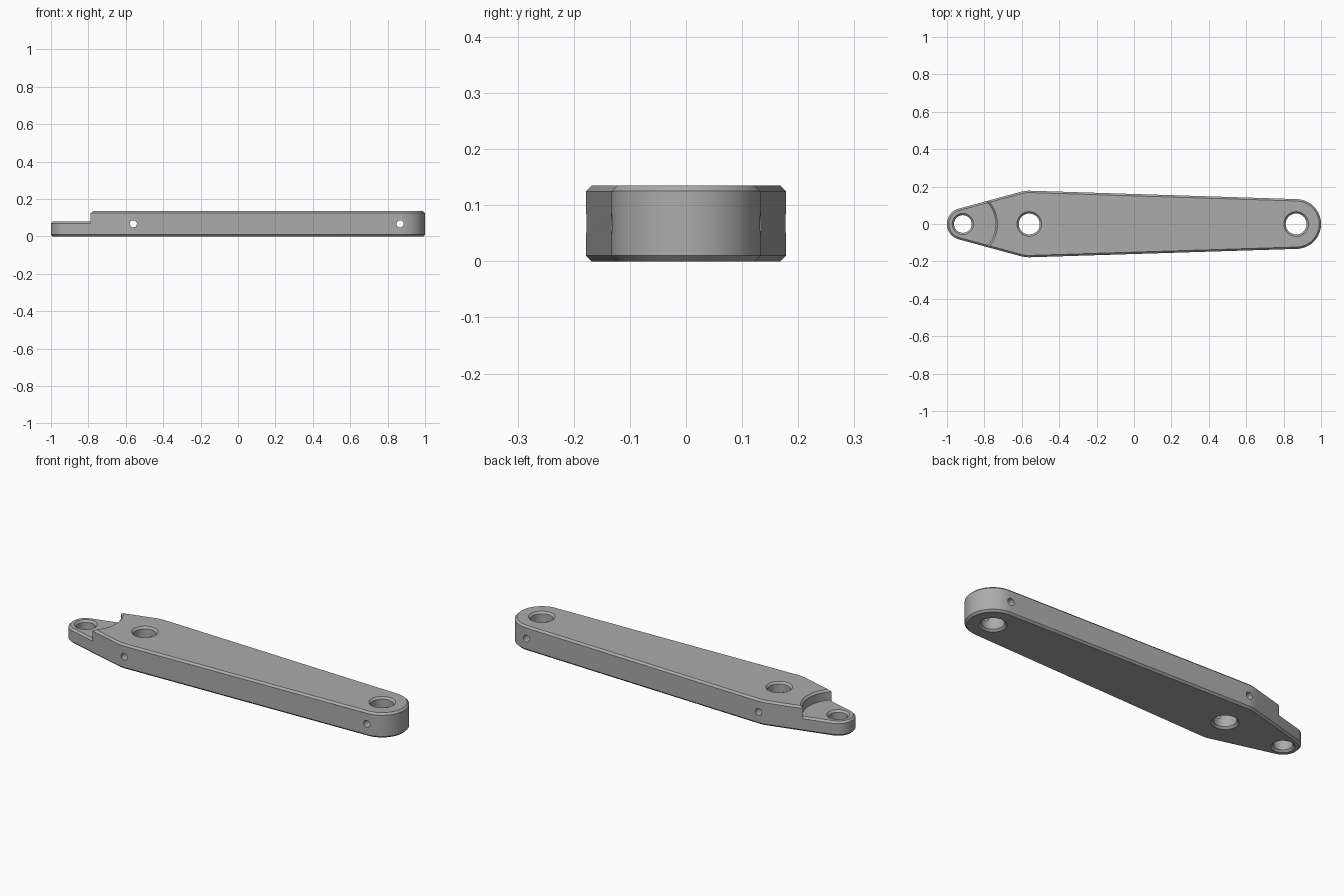
import bpy
import bmesh
from math import asin, cos, sin, pi, tau

cube = bpy.data.objects.get("Cube")
if cube:
    bpy.data.objects.remove(cube, do_unlink=True)

HEIGHT, TAB_HEIGHT, BEVEL = 0.135, 0.08, 0.01
# Bosses along the arm: x, outer radius, bore radius, top height
TIP, KNEE, END = bosses = [
    (-0.915, 0.085, 0.047, TAB_HEIGHT),
    (-0.56, 0.178, 0.056, HEIGHT),
    (0.867, 0.133, 0.056, HEIGHT),
]

steel = bpy.data.materials.new("grey metal")
steel.use_nodes = True
GREY = (0.41, 0.41, 0.41, 1)
steel.diffuse_color = GREY
steel.node_tree.nodes["Principled BSDF"].inputs["Base Color"].default_value = GREY


def arc(x, r, start, end, steps):
    angles = [start + (end - start) * i / steps for i in range(steps + 1)]
    return [(x + r * cos(a), r * sin(a)) for a in angles]


def circle(x, r):
    return arc(x, r, 0, tau, 64)[:-1]


def outline(offset):
    """Tangent hull around the three bosses, grown by offset."""
    right = pi / 2 - asin((KNEE[1] - END[1]) / (END[0] - KNEE[0]))
    left = pi / 2 + asin((KNEE[1] - TIP[1]) / (KNEE[0] - TIP[0]))
    return (arc(END[0], END[1] + offset, -right, right, 40)
            + arc(KNEE[0], KNEE[1] + offset, right, left, 6)
            + arc(TIP[0], TIP[1] + offset, left, tau - left, 36)
            + arc(KNEE[0], KNEE[1] + offset, tau - left, tau - right, 6))


def loft(name, levels):
    """Closed solid through a stack of (loop, z) levels."""
    bm = bmesh.new()
    rings = [[bm.verts.new((x, y, z)) for x, y in loop] for loop, z in levels]
    for low, high in zip(rings, rings[1:]):
        for i in range(len(low)):
            bm.faces.new((low[i - 1], low[i], high[i], high[i - 1]))
    bm.faces.new(rings[0][::-1])
    bm.faces.new(rings[-1])
    bmesh.ops.recalc_face_normals(bm, faces=bm.faces)
    mesh = bpy.data.meshes.new(name)
    bm.to_mesh(mesh)
    bm.free()
    mesh.materials.append(steel)
    ob = bpy.data.objects.new(name, mesh)
    bpy.context.collection.objects.link(ob)
    return ob


def cut(target, cutter):
    mod = target.modifiers.new("cut", 'BOOLEAN')
    mod.operation, mod.solver, mod.object = 'DIFFERENCE', 'EXACT', cutter
    bpy.context.view_layer.objects.active = target
    bpy.ops.object.modifier_apply(modifier=mod.name)
    bpy.data.objects.remove(cutter, do_unlink=True)


# Chamfered arm
arm = loft("link_arm", [(outline(-BEVEL), 0), (outline(0), BEVEL),
                        (outline(0), HEIGHT - BEVEL), (outline(-BEVEL), HEIGHT)])

# Lowered tip: round step with a chamfered lip, leaving a chamfered tab
step = loft("step_cutter", [
    (circle(TIP[0], 0.175), -0.05),
    (circle(TIP[0], 0.175), HEIGHT - BEVEL),
    (circle(TIP[0], 0.175 + 2 * BEVEL), HEIGHT + BEVEL)])
tab = loft("tab_shape", [
    (outline(2 * BEVEL), -0.1),
    (outline(2 * BEVEL), TAB_HEIGHT - 3 * BEVEL),
    (outline(-BEVEL), TAB_HEIGHT)])
cut(step, tab)
cut(arm, step)

# Countersunk vertical bores
for x, _, r, top in bosses:
    wide, narrow = circle(x, r + 2 * BEVEL), circle(x, r)
    cut(arm, loft("bore_cutter", [(wide, -BEVEL), (narrow, BEVEL),
                                  (narrow, top - BEVEL), (wide, top + BEVEL)]))

# Small cross holes through both sides
for x in (KNEE[0], END[0]):
    bpy.ops.mesh.primitive_cylinder_add(vertices=32, radius=0.019, depth=0.6,
                                        location=(x, 0, HEIGHT / 2),
                                        rotation=(pi / 2, 0, 0))
    cut(arm, bpy.context.object)

# Smooth curved walls, crisp chamfers
bpy.ops.object.select_all(action='DESELECT')
arm.select_set(True)
bpy.context.view_layer.objects.active = arm
bpy.ops.object.shade_smooth_by_angle(angle=pi / 6)
arm.data.materials.clear()
arm.data.materials.append(steel)
